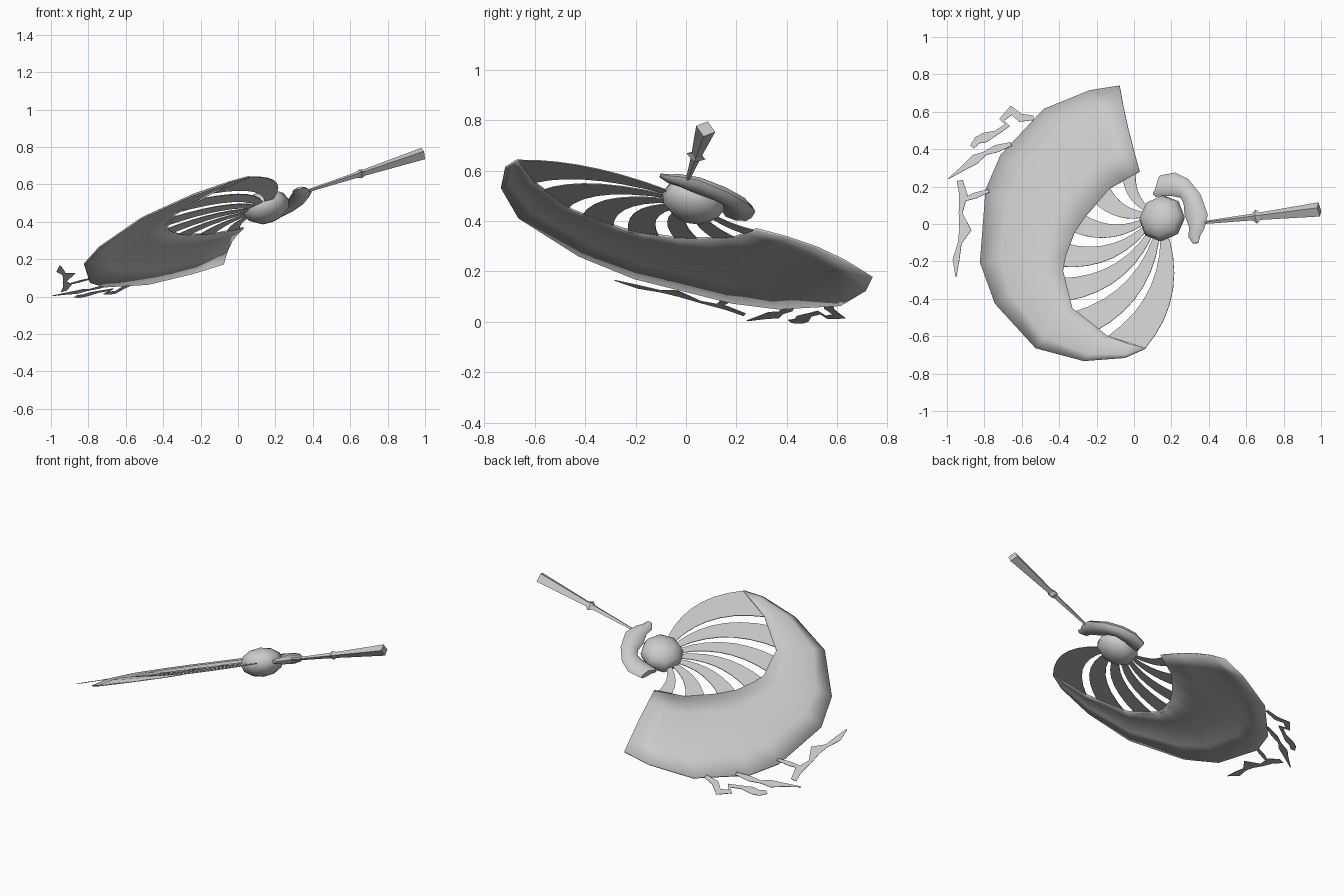
import bpy, bmesh, math
from mathutils import Vector, Matrix

cube = bpy.data.objects.get("Cube")
if cube:
    bpy.data.objects.remove(cube, do_unlink=True)

grey = bpy.data.materials.new("light_grey")
grey.use_nodes = True
COLOUR = (0.6, 0.6, 0.6, 1)
grey.diffuse_color = COLOUR
grey.node_tree.nodes["Principled BSDF"].inputs["Base Color"].default_value = COLOUR

# Everything lies on one tilted plane
A, B, C = 0.355, -0.278, 0.435
NORMAL = Vector((-A, -B, 1)).normalized()


def on_plane(x, y, h=0.0):
    return Vector((x, y, A * x + B * y + C)) + NORMAL * h


def finish(name, bm, smooth=False, thickness=0):
    bmesh.ops.remove_doubles(bm, verts=bm.verts, dist=0.0005)
    bmesh.ops.recalc_face_normals(bm, faces=bm.faces)
    mesh = bpy.data.meshes.new(name)
    bm.to_mesh(mesh)
    bm.free()
    mesh.materials.append(grey)
    ob = bpy.data.objects.new(name, mesh)
    bpy.context.collection.objects.link(ob)
    if thickness:
        mod = ob.modifiers.new("thickness", 'SOLIDIFY')
        mod.thickness = thickness
        mod.offset = 0
    if smooth:
        bpy.ops.object.select_all(action='DESELECT')
        ob.select_set(True)
        bpy.context.view_layer.objects.active = ob
        bpy.ops.object.shade_smooth_by_angle(angle=math.radians(50))
    return ob


def sheet(name, rows, thickness, smooth=False):
    """Grid surface through rows of (x, y, height above the plane)."""
    bm = bmesh.new()
    grid = [[bm.verts.new(on_plane(*p)) for p in row] for row in rows]
    for r0, r1 in zip(grid, grid[1:]):
        for i in range(len(r0) - 1):
            bm.faces.new((r0[i], r0[i + 1], r1[i + 1], r1[i]))
    return finish(name, bm, smooth, thickness)


def loft(name, stations, sides, smooth=False):
    """Closed tube through stations of (edge point, opposite edge, half height)."""
    bm = bmesh.new()
    rings = []
    for p, q, half in stations:
        p, q = Vector(p), Vector(q)
        mid, arm = (p + q) / 2, (q - p) / 2
        ring = []
        for i in range(sides):
            t = 2 * math.pi * i / sides
            xy = mid + arm * math.cos(t)
            ring.append(bm.verts.new(on_plane(xy.x, xy.y, half * math.sin(t))))
        rings.append(ring)
    for r0, r1 in zip(rings, rings[1:]):
        for i in range(sides):
            j = (i + 1) % sides
            bm.faces.new((r0[i], r0[j], r1[j], r1[i]))
    bm.faces.new(rings[0])
    bm.faces.new(rings[-1])
    return finish(name, bm, smooth)


# Broad crescent blade, domed across its width with a dropped outer rim
inner = [(.03, .28), (-.05, .235), (-.13, .19), (-.26, .04), (-.32, -.05), (-.365, -.17),
         (-.38, -.25), (-.33, -.45), (-.14, -.60), (-.03, -.64), (.06, -.665)]
outer = [(-.085, .745), (-.245, .72), (-.49, .62), (-.72, .375), (-.80, .19), (-.83, -.20),
         (-.75, -.42), (-.53, -.66), (-.27, -.73), (-.05, -.715), (.055, -.67)]
dome = [(0, 0), (.25, .012), (.5, .015), (.75, .003), (1, -.025)]
rows = []
for p, q in zip(inner, outer):
    p, q = Vector(p), Vector(q)
    k = min(1, (q - p).length / .4)
    rows.append([(*p.lerp(q, t), h * k) for t, h in dome])
sheet("crescent_blade", rows, 0.008, True)

# Curved flat ribs fanning out from the hub to the crescent
rib_ends = [((.02, .27), (-.05, .235)), ((-.12, .195), (-.20, .115)),
            ((-.25, .05), (-.31, -.04)), ((-.345, -.10), (-.38, -.22)),
            ((-.375, -.28), (-.345, -.40)), ((-.32, -.46), (-.20, -.56)),
            ((-.14, -.60), (.06, -.665))]
hub = Vector((.15, .03))


def rib_edge(root, end, bow, steps=7):
    travel = end - root
    ctrl = (root + end) / 2 + Vector((-travel.y, travel.x)) * bow
    return [root * (1 - t) ** 2 + ctrl * 2 * t * (1 - t) + end * t * t
            for t in (i / steps for i in range(steps + 1))]


for i, (e0, e1) in enumerate(rib_ends):
    a0 = math.radians(140 + i * 21)
    roots = [hub + Vector((math.cos(a), math.sin(a))) * .105
             for a in (a0, a0 + math.radians(17))]
    if i == 6:
        roots[1] = Vector((.19, -.08))
    edges = []
    for root, e in zip(roots, (e0, e1)):
        e = Vector(e)
        if i < 6:
            e = e + (e - root).normalized() * .02
        edges.append(rib_edge(root, e, .26))
    sheet(f"rib_{i + 1}", [[(*p, 0), (*q, 0)] for p, q in zip(*edges)], 0.004)

# Flattened faceted hub
bm = bmesh.new()
bmesh.ops.create_uvsphere(bm, u_segments=8, v_segments=6, radius=1)
turn = Vector((0, 0, 1)).rotation_difference(NORMAL).to_matrix().to_4x4()
bm.transform(Matrix.Translation(on_plane(*hub)) @ turn @ Matrix.Diagonal((.128, .128, .086, 1)))
finish("hub", bm, True)

# Hooked collar wrapped around the hub
loft("collar", [((.10, .16), (.13, .20), .012), ((.115, .145), (.14, .26), .024),
                ((.20, .15), (.22, .275), .030), ((.25, .14), (.29, .24), .030),
                ((.265, .11), (.355, .16), .030), ((.27, .05), (.395, .05), .028),
                ((.295, -.02), (.375, -.03), .022), ((.29, -.07), (.355, -.06), .016),
                ((.315, -.105), (.345, -.10), .006)], 8, True)

# Tapered four-sided handle and its small spiked ring
h0, h1 = Vector((.35, .005)), Vector((.99, .078))
side = Vector((-(h1 - h0).y, (h1 - h0).x)).normalized()


def handle_station(t, w, h):
    c = h0.lerp(h1, t)
    return (c - side * w, c + side * w, h)


loft("handle", [handle_station(0, .007, .007), handle_station(.45, .018, .016),
                handle_station(1, .038, .033)], 4)
loft("handle_ring", [handle_station(.43, .012, .012), handle_station(.475, .038, .026),
                     handle_station(.51, .018, .016)], 4)

# Ragged flat tendrils trailing off the outer rim: (x, y, half width)
tendrils = [
    [(-.54, .57, .012), (-.61, .57, .022), (-.66, .61, .025), (-.71, .56, .014),
     (-.68, .53, .014), (-.74, .49, .012), (-.80, .465, .026), (-.84, .45, .020),
     (-.87, .415, .012)],
    [(-.66, .43, .010), (-.74, .405, .020), (-.80, .38, .010), (-.85, .35, .026),
     (-.91, .305, .014), (-.995, .245, .002)],
    [(-.78, .18, .008), (-.85, .155, .016), (-.92, .13, .008)],
    [(-.935, .235, .016), (-.915, .16, .022), (-.93, .06, .010), (-.905, -.03, .032),
     (-.935, -.10, .010), (-.955, -.19, .018), (-.955, -.28, .002)],
]
for i, path in enumerate(tendrils):
    rows = []
    for k, (x, y, w) in enumerate(path):
        p, q = path[max(k - 1, 0)], path[min(k + 1, len(path) - 1)]
        d = Vector((p[1] - q[1], q[0] - p[0])).normalized() * w
        rows.append([(x - d.x, y - d.y, -.01), (x + d.x, y + d.y, -.01)])
    sheet(f"tendril_{i + 1}", rows, 0.003)
